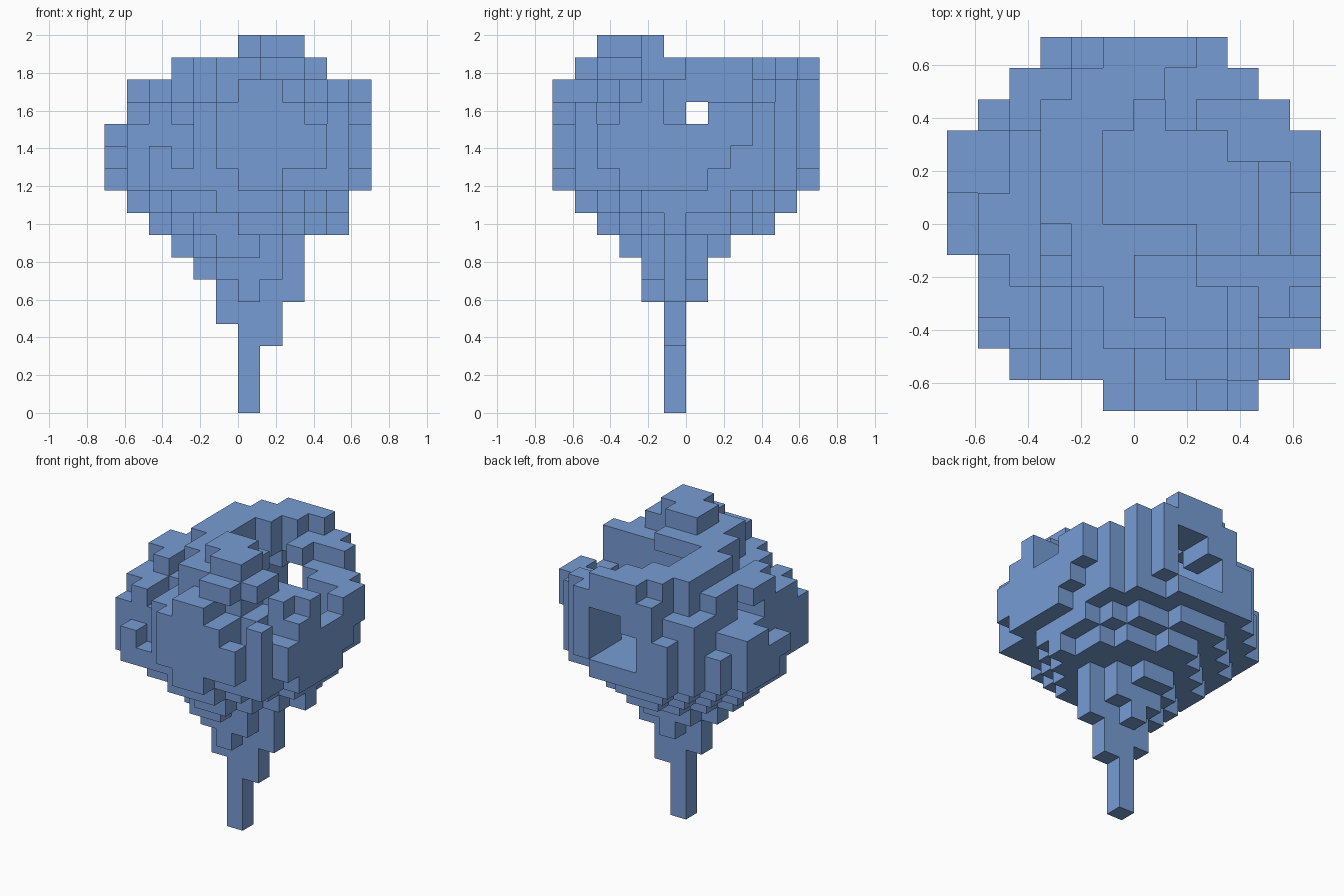
import bpy
import bmesh
from mathutils import Vector

cube = bpy.data.objects.get("Cube")
if cube:
    bpy.data.objects.remove(cube, do_unlink=True)

UNIT = 2 / 17
cells = {}  # grid cell -> part name


def block(part, xs, ys, zs):
    """Fill a box of cells; each range is (start, end)."""
    for x in range(*xs):
        for y in range(*ys):
            for z in range(*zs):
                cells[x, y, z] = part


def carve(xs, ys, zs):
    """Empty a box of cells."""
    for x in range(*xs):
        for y in range(*ys):
            for z in range(*zs):
                cells.pop((x, y, z), None)


def rows(part, first_y, spans, zs):
    """Fill layers from one x span per row, front to back."""
    for y, span in enumerate(spans, first_y):
        block(part, span, (y, y + 1), zs)


# Trunk with its first stepped flares
block("trunk", (6, 7), (5, 6), (0, 5))
block("trunk", (7, 8), (5, 6), (3, 5))
block("trunk", (5, 6), (5, 6), (4, 5))

# Branch cone widening up to the crown
cone = "branch_cone"
block(cone, (5, 9), (5, 6), (5, 6))
block(cone, (6, 7), (4, 7), (5, 6))
block(cone, (4, 9), (5, 6), (6, 7))
block(cone, (5, 8), (4, 7), (6, 7))
rows(cone, 3, [(5, 7), (4, 8), (3, 9), (4, 8), (5, 7)], (7, 8))
rows(cone, 2, [(6, 8), (4, 9), (3, 10), (2, 11),
               (2, 10), (3, 10), (4, 9), (5, 7)], (8, 9))
rows(cone, 1, [(5, 8), (3, 9), (2, 10), (1, 11), (1, 11),
               (1, 11), (1, 11), (2, 10), (3, 9), (4, 7)], (9, 10))

# Crown body: one rounded outline repeated over four layers
crown = "crown"
rows(crown, 0, [(5, 10), (2, 11), (1, 12), (1, 12), (1, 12), (0, 12),
                (0, 12), (0, 12), (0, 12), (1, 11), (2, 10), (3, 9)], (10, 14))

# Ragged edges of the lowest crown layers
carve((5, 6), (0, 1), (10, 11))
carve((8, 10), (0, 1), (10, 11))
carve((11, 12), (2, 3), (10, 11))
carve((11, 12), (7, 9), (10, 11))
carve((11, 12), (8, 9), (11, 12))
carve((0, 1), (5, 6), (10, 11))
carve((8, 9), (11, 12), (10, 11))

# Ragged edges of the upper crown layers
carve((2, 4), (1, 2), (12, 14))
carve((3, 4), (1, 2), (11, 12))
carve((3, 4), (2, 4), (13, 14))
carve((9, 10), (0, 1), (13, 14))
carve((9, 10), (1, 2), (12, 14))
carve((10, 12), (2, 3), (13, 14))
carve((1, 2), (2, 3), (13, 14))
carve((0, 1), (5, 7), (12, 14))
carve((0, 2), (6, 9), (13, 14))
carve((1, 2), (9, 10), (12, 14))
carve((3, 4), (11, 12), (13, 14))
carve((11, 12), (5, 7), (13, 14))

# Open hollow, back window, left pit and side slot
carve((5, 9), (6, 10), (11, 14))
carve((8, 10), (5, 8), (11, 14))
carve((10, 11), (5, 8), (12, 14))
carve((5, 8), (5, 6), (12, 14))
carve((6, 8), (9, 12), (11, 14))
carve((5, 6), (9, 12), (11, 13))
carve((3, 4), (5, 6), (12, 14))
block(crown, (8, 9), (9, 10), (11, 14))
carve((0, 12), (6, 7), (13, 14))

# Raised rim around the hollow
rim = "crown_rim"
block(rim, (3, 5), (6, 9), (14, 16))
block(rim, (3, 6), (9, 10), (14, 16))
block(rim, (4, 7), (10, 11), (14, 16))
block(rim, (5, 8), (11, 12), (14, 16))
block(rim, (4, 5), (11, 12), (14, 15))
block(rim, (7, 10), (10, 11), (14, 15))
block(rim, (7, 8), (9, 10), (14, 15))
block(rim, (8, 9), (11, 12), (14, 15))
block(rim, (1, 3), (5, 7), (14, 15))
block(rim, (2, 3), (4, 9), (14, 15))
block(rim, (9, 12), (4, 5), (14, 15))
block(rim, (10, 11), (3, 4), (14, 15))

# Stepped tuft at the front
tuft = "front_tuft"
block(tuft, (6, 8), (0, 2), (14, 15))
block(tuft, (5, 9), (2, 5), (14, 15))
block(tuft, (5, 8), (5, 6), (15, 16))
block(tuft, (4, 5), (4, 6), (14, 16))
block(tuft, (5, 9), (2, 5), (15, 16))
block(tuft, (7, 9), (1, 2), (15, 16))
block(tuft, (9, 10), (2, 4), (15, 16))
carve((8, 9), (4, 5), (15, 16))
block(tuft, (7, 9), (2, 3), (16, 17))
block(tuft, (6, 9), (3, 4), (16, 17))
block(tuft, (6, 8), (4, 5), (16, 17))

# Single blue colour
blue = bpy.data.materials.new("soft_blue")
blue.use_nodes = True
colour = (0.185, 0.335, 0.66, 1)
blue.diffuse_color = colour
blue.node_tree.nodes["Principled BSDF"].inputs["Base Color"].default_value = colour


def build(part):
    """Mesh the exposed sides of a part's cells and merge flat areas."""
    bm = bmesh.new()
    for cell in [c for c, name in cells.items() if name == part]:
        for axis in range(3):
            for side in (-1, 1):
                n = Vector((0, 0, 0))
                n[axis] = side
                near = tuple(int(c + d) for c, d in zip(cell, n))
                if near in cells:
                    continue
                u = Vector((0, 0, 0))
                u[(axis + 1) % 3] = 0.5
                v = n.cross(u)
                mid = Vector(cell) + Vector((-5.5, -5.5, 0.5)) + n / 2
                corners = (mid - u - v, mid + u - v, mid + u + v, mid - u + v)
                bm.faces.new([bm.verts.new(p * UNIT) for p in corners])
    bmesh.ops.remove_doubles(bm, verts=bm.verts, dist=UNIT / 100)
    bmesh.ops.dissolve_limit(bm, angle_limit=0.01, verts=bm.verts, edges=bm.edges)
    mesh = bpy.data.meshes.new(part)
    bm.to_mesh(mesh)
    bm.free()
    mesh.materials.append(blue)
    bpy.context.collection.objects.link(bpy.data.objects.new(part, mesh))


for part in ("trunk", cone, crown, rim, tuft):
    build(part)
